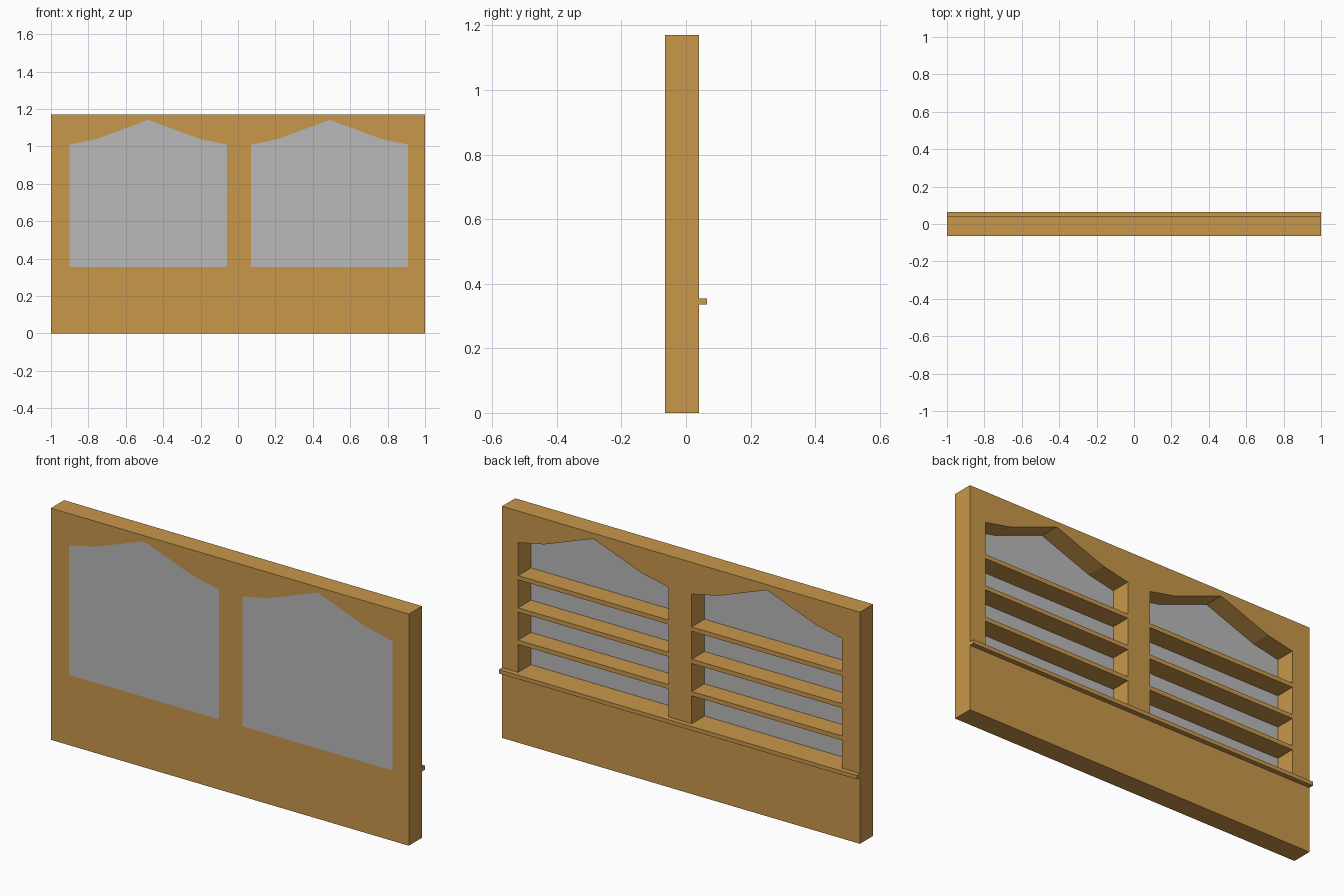
import bpy, bmesh
from mathutils import Matrix

if "Cube" in bpy.data.objects:
    bpy.data.objects.remove(bpy.data.objects["Cube"])

FRONT, BACK, TOP = -0.065, 0.04, 1.17
SILL = 0.355


def material(name, rgb):
    m = bpy.data.materials.new(name)
    m.diffuse_color = (*rgb, 1)
    m.use_nodes = True
    m.node_tree.nodes["Principled BSDF"].inputs["Base Color"].default_value = m.diffuse_color
    return m


wood = material("warm_wood", (0.584, 0.309, 0.070))
grey = material("grey_panel", (0.485, 0.485, 0.485))


def add_object(name, mesh, mat):
    mesh.materials.clear()
    mesh.materials.append(mat)
    ob = bpy.data.objects.new(name, mesh)
    bpy.context.collection.objects.link(ob)
    return ob


def box(name, x0, x1, y0, y1, z0, z1, mat):
    bm = bmesh.new()
    bmesh.ops.create_cube(bm, size=1)
    for v in bm.verts:
        v.co = ((x0 + x1) / 2 + v.co.x * (x1 - x0),
                (y0 + y1) / 2 + v.co.y * (y1 - y0),
                (z0 + z1) / 2 + v.co.z * (z1 - z0))
    mesh = bpy.data.meshes.new(name)
    bm.to_mesh(mesh)
    bm.free()
    return add_object(name, mesh, mat)


def plate(name, outlines, y0, y1, mat):
    """Filled x/z outlines (inner ones become holes) extruded from y0 to y1."""
    cu = bpy.data.curves.new(name + "_profile", 'CURVE')
    cu.dimensions = '2D'
    cu.fill_mode = 'BOTH'
    cu.extrude = (y1 - y0) / 2
    for pts in outlines:
        sp = cu.splines.new('POLY')
        sp.points.add(len(pts) - 1)
        for p, (x, z) in zip(sp.points, pts):
            p.co = (x, z, 0, 1)
        sp.use_cyclic_u = True
    tmp = bpy.data.objects.new(name + "_tmp", cu)
    bpy.context.collection.objects.link(tmp)
    bpy.context.view_layer.update()
    deps = bpy.context.evaluated_depsgraph_get()
    mesh = bpy.data.meshes.new_from_object(tmp.evaluated_get(deps))
    bpy.data.objects.remove(tmp)
    mesh.transform(Matrix.Translation((0, (y0 + y1) / 2, 0)) @ Matrix.Rotation(1.5707963, 4, 'X'))
    bm = bmesh.new()
    bm.from_mesh(mesh)
    bmesh.ops.remove_doubles(bm, verts=bm.verts, dist=1e-5)
    bmesh.ops.recalc_face_normals(bm, faces=bm.faces)
    bm.to_mesh(mesh)
    bm.free()
    for p in mesh.polygons:
        p.use_smooth = False
    return add_object(name, mesh, mat)


def opening(cx):
    w = 0.42
    return [(cx - w, SILL), (cx + w, SILL), (cx + w, 1.01), (cx + w - 0.145, 1.04),
            (cx, 1.142), (cx - w + 0.145, 1.04), (cx - w, 1.01)]


# wall frame with two pointed openings
centres = {"left": -0.48, "right": 0.49}
outer = [(-1, 0), (1, 0), (1, TOP), (-1, TOP)]
plate("wall_frame", [outer] + [opening(c) for c in centres.values()], FRONT, BACK, wood)

# ledge along the back
box("back_ledge", -1, 1, BACK, 0.065, 0.335, SILL, wood)

# grey front panels and the shelves behind them
for side, c in centres.items():
    plate(side + "_panel", [opening(c)], FRONT, FRONT + 0.003, grey)
    for i in range(3):
        top = SILL + 0.163 * (i + 1)
        box(f"{side}_shelf_{i + 1}", c - 0.42, c + 0.42, FRONT + 0.003, BACK,
            top - 0.022, top, wood)
